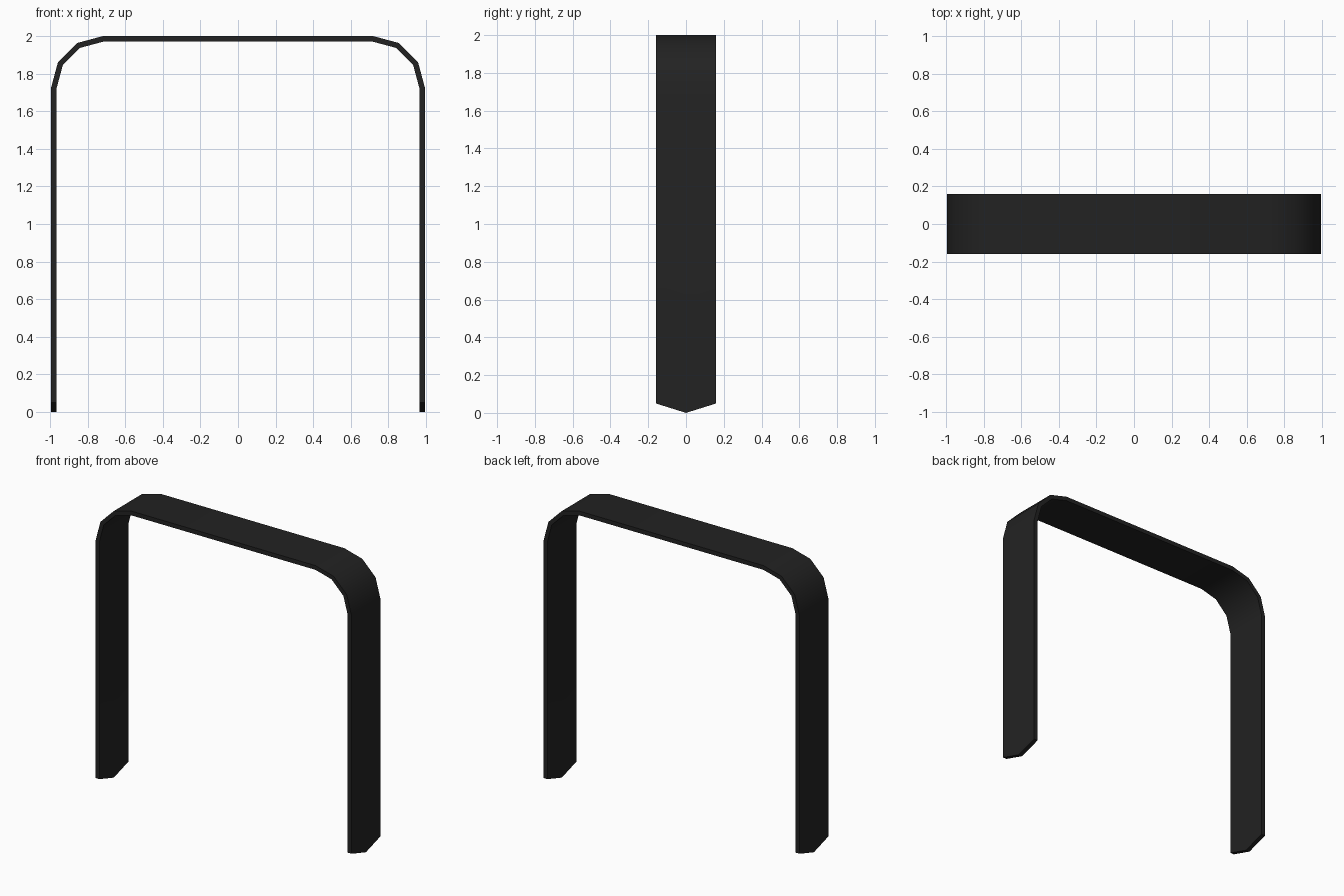
import bpy
import bmesh
from math import sin, cos, radians

old = bpy.data.objects.get("Cube")
if old:
    bpy.data.objects.remove(old, do_unlink=True)

HALF_WIDTH, HEIGHT, HALF_DEPTH = 0.995, 2.0, 0.16
THICKNESS, RADIUS, TIP = 0.03, 0.28, 0.05

black = bpy.data.materials.new("matte black")
black.use_nodes = True
black.diffuse_color = (0.016, 0.016, 0.016, 1)
black.node_tree.nodes["Principled BSDF"].inputs["Base Color"].default_value = black.diffuse_color


def arch_path(inset, foot):
    """Half arch from foot to top bend, then mirrored to the other foot."""
    r = RADIUS - inset
    half = [(HALF_WIDTH - inset, foot)]
    for i in range(4):
        a = radians(30 * i)
        half.append((HALF_WIDTH - RADIUS + r * cos(a), HEIGHT - RADIUS + r * sin(a)))
    return half + [(-x, z) for x, z in reversed(half)]


# Bent flat band: closed outer/inner outline at three depths, feet lowest mid-depth
bm = bmesh.new()
rings = []
for y, foot in ((-HALF_DEPTH, TIP), (0, 0), (HALF_DEPTH, TIP)):
    outline = arch_path(0, foot) + arch_path(THICKNESS, foot)[::-1]
    rings.append([bm.verts.new((x, y, z)) for x, z in outline])
count = len(rings[0])
for a, b in zip(rings, rings[1:]):
    for i in range(count):
        j = (i + 1) % count
        bm.faces.new((a[i], a[j], b[j], b[i]))

# Thin front and back edges of the band
for ring in (rings[0], rings[-1]):
    for i in range(count // 2 - 1):
        bm.faces.new((ring[i], ring[i + 1], ring[count - 2 - i], ring[count - 1 - i]))
bmesh.ops.recalc_face_normals(bm, faces=bm.faces)

mesh = bpy.data.meshes.new("arched_band")
bm.to_mesh(mesh)
bm.free()
mesh.materials.append(black)
band = bpy.data.objects.new("arched_band", mesh)
bpy.context.collection.objects.link(band)

# Smooth bends, crisp rims
bpy.ops.object.select_all(action="DESELECT")
band.select_set(True)
bpy.context.view_layer.objects.active = band
bpy.ops.object.shade_smooth_by_angle(angle=radians(32))
